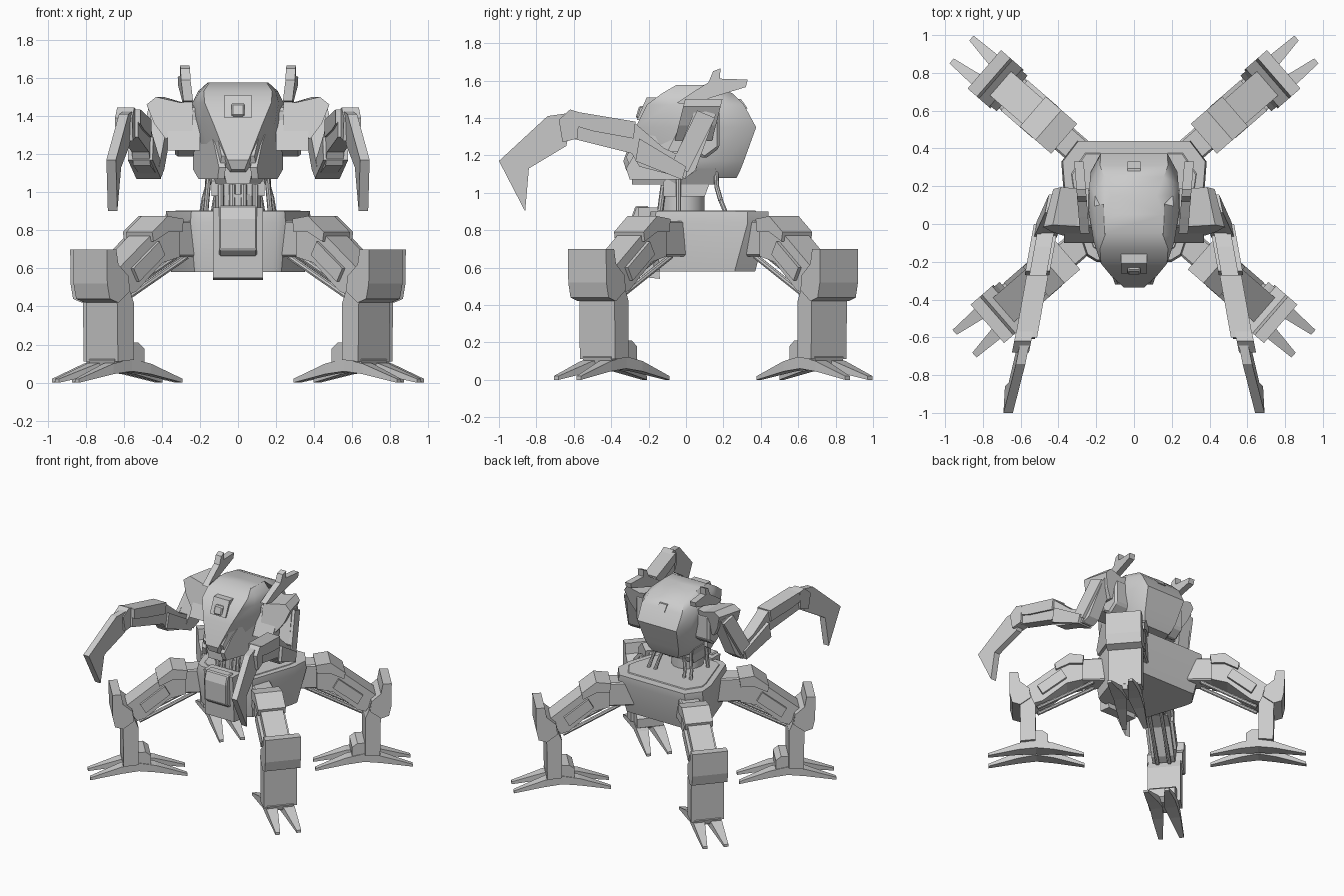
import bpy, bmesh, math
from mathutils import Vector

cube = bpy.data.objects.get("Cube")
if cube:
    bpy.data.objects.remove(cube, do_unlink=True)

grey = bpy.data.materials.new("armour_grey")
grey.use_nodes = True
grey.diffuse_color = (0.6, 0.6, 0.6, 1)
grey.node_tree.nodes["Principled BSDF"].inputs["Base Color"].default_value = (0.6, 0.6, 0.6, 1)


def finish(name, bm, mirror=False, smooth=False, bevel=0):
    bmesh.ops.recalc_face_normals(bm, faces=bm.faces)
    mesh = bpy.data.meshes.new(name)
    bm.to_mesh(mesh)
    bm.free()
    mesh.materials.append(grey)
    ob = bpy.data.objects.new(name, mesh)
    bpy.context.collection.objects.link(ob)
    if bevel:
        mod = ob.modifiers.new("edge_bevel", 'BEVEL')
        mod.width, mod.segments = bevel, 1
    if mirror:
        ob.modifiers.new("mirror", 'MIRROR')
    if smooth:
        bpy.ops.object.select_all(action='DESELECT')
        ob.select_set(True)
        bpy.context.view_layer.objects.active = ob
        bpy.ops.object.shade_smooth_by_angle(angle=math.radians(35))
    return ob


def loft(name, rings, **kw):
    """Skin a list of equal rings of points and cap both ends."""
    bm = bmesh.new()
    rows = [[bm.verts.new(p) for p in ring] for ring in rings]
    n = len(rows[0])
    for a, b in zip(rows, rows[1:]):
        for i in range(n):
            j = (i + 1) % n
            bm.faces.new((a[i], a[j], b[j], b[i]))
    bm.faces.new(rows[0])
    bm.faces.new(rows[-1])
    return finish(name, bm, **kw)


def side_prism(name, pts, x_in, x_out, lean=0, drop=0, **kw):
    """Extrude a (y, z) profile along x; lean moves x outward to the front, drop outward downwards."""
    return loft(name, [[(x - lean * y + drop * (1.4 - z), y, z) for y, z in pts]
                       for x in (x_in, x_out)], **kw)


def rod(name, a, b, r, sides=8, **kw):
    a, b = Vector(a), Vector(b)
    q = (b - a).to_track_quat('Z', 'Y')
    rings = [[c + q @ Vector((r * math.cos(t), r * math.sin(t), 0))
              for t in [math.tau * i / sides for i in range(sides)]] for c in (a, b)]
    return loft(name, rings, smooth=True, **kw)


# Legs: profiles in (distance from the hub, height), turned to each corner
HIP = [(.15, .66), (.15, .85), (.54, .85), (.56, .66)]
THIGH = [(.50, .84), (.62, .84), (.72, .76), (.95, .58), (.86, .46), (.80, .48), (.62, .63), (.50, .66)]
CAP = [(.49, .86), (.60, .875), (.71, .79), (.70, .74), (.60, .79), (.50, .79)]
GUARD = [(.66, .74), (.84, .60), (.80, .53), (.62, .67)]
SHIN = [(1.04, .69), (.99, .69), (.975, .62), (.90, .56), (.88, .48), (.855, .42), (.855, .12), (.965, .11), (.97, .42)]
KNEE = [(1.05, .70), (.985, .70), (.97, .62), (.90, .56), (.89, .48), (.97, .42), (1.03, .44), (1.048, .52)]
ANKLE = [(.76, .11), (.76, .18), (.80, .21), (.87, .21), (.97, .12), (.96, .08), (.80, .08)]
ANG = math.radians(41)

for end, s in (("rear", 1), ("front", -1)):
    d = Vector((math.cos(ANG), s * math.sin(ANG), 0))
    n = Vector((-s * d.y, s * d.x, 0))
    hub = Vector((0, .13, 0)) if s > 0 else Vector((-.016, .16, 0))

    def at(u, w, z):
        return hub + d * u + n * w + Vector((0, 0, z))

    def leg_part(name, pts, half, off=0, **kw):
        loft(f"{end}_{name}", [[at(u, off + w, z) for u, z in pts] for w in (-half, half)],
             mirror=True, **kw)

    leg_part("hip", HIP, .075, bevel=.01)
    leg_part("thigh", THIGH, .085)
    leg_part("thigh_cap", CAP, .105)
    leg_part("shin", SHIN, .125)
    leg_part("knee_guard", KNEE, .135)
    leg_part("ankle", ANKLE, .10)
    for w in (-1, 1):
        tag = "left" if w > 0 else "right"
        leg_part(f"thigh_guard_{tag}", GUARD, .015, w * .092)
        rod(f"{end}_piston_{tag}", at(.42, w * .045, .66), at(.84, w * .045, .44), .015, mirror=True)
        # Two tapering toes outward and two inward
        for way, label in ((1, "outer"), (-1, "inner")):
            def section(reach, mid, half, low, high):
                return [at(.85 + way * reach, w * mid + a * half, z)
                        for a, z in ((-1, low), (1, low), (1, high), (-1, high))]
            loft(f"{end}_{label}_toe_{tag}", [section(.0, .055, .05, .06, .125),
                 section(.13, .065, .042, .045, .10), section(.36, .08, .017, 0, .02)], mirror=True)


# Pelvis hull
def hull_ring(z, sx, back, front):
    half = [(.30 * sx, back), (.385 * sx, back - .11), (.375 * sx, .20), (.25 * sx, front + .03), (.20 * sx, front)]
    return [(x, y, z) for x, y in half] + [(-x, y, z) for x, y in reversed(half)]


loft("pelvis", [hull_ring(.58, .91, .37, -.17), hull_ring(.84, 1, .44, -.20),
                hull_ring(.90, .98, .44, -.19)], smooth=True)
loft("pelvis_deck", [hull_ring(.89, .88, .39, -.16), hull_ring(.905, .85, .37, -.15)])
side_prism("front_plate", [(-.15, .92), (-.255, .92), (-.235, .55), (-.14, .54)], -.13, .13)
side_prism("front_panel", [(-.2, .93), (-.27, .93), (-.295, .86), (-.29, .70), (-.25, .665), (-.2, .67)],
           -.10, .10, bevel=.008)

# Waist, ribs and cables
rod("waist_collar", (0, -.02, .89), (0, -.02, .99), .12, 16)
side_prism("waist_block", [(-.12, .98), (.10, .98), (.13, 1.06), (.10, 1.13), (-.02, 1.14), (-.12, 1.06)], -.14, .14)
for i in range(4):
    x = -.09 + .06 * i
    rod(f"waist_rib_{i + 1}", (x, -.14, .89), (x, -.12, 1.04), .016)
for i, x in enumerate((.10, .16)):
    path = [(x + .03, .21, .90), (x + .02, .185, .96), (x, .165, 1.03), (x, .16, 1.12)]
    for k, (a, b) in enumerate(zip(path, path[1:])):
        rod(f"rear_cable_{i}_{k}", a, b, .013, mirror=True)
rod("side_cable", (.17, -.04, .89), (.15, -.04, 1.12), .014, mirror=True)


# Head: rings of height, front, back, front half width, back half width
def head_ring(z, front, back, wf, wb):
    mid = front + (back - front) * .38
    half = [(wf, front), (wf * .4 + wb * .6, mid - .08), (wb, mid + .08), (wb * .98, back - .1), (wb * .75, back)]
    return [(x, y, z) for x, y in half] + [(-x, y, z) for x, y in reversed(half)]


loft("head_shell", [head_ring(*r) for r in (
    (1.08, -.24, .27, .05, .15), (1.12, -.32, .29, .035, .18), (1.17, -.335, .31, .055, .20),
    (1.35, -.27, .375, .125, .235), (1.47, -.21, .31, .175, .24), (1.53, -.13, .25, .18, .21),
    (1.575, -.05, .15, .15, .16))], smooth=True)
side_prism("brow_frame", [(-.16, 1.51), (-.21, 1.51), (-.262, 1.39), (-.2, 1.39)], -.07, .07)
side_prism("eye_block", [(-.18, 1.465), (-.25, 1.465), (-.27, 1.40), (-.2, 1.39)], -.035, .035, bevel=.008)
side_prism("rear_hatch", [(.24, 1.50), (.295, 1.50), (.33, 1.45), (.26, 1.44)], -.035, .035)

# Jaw, cheeks and the rails either side of the canopy
loft("jaw", [[(w, y, z) for w, y in ((a, -.29), (b, -.05), (b, .16), (-b, .16), (-b, -.05), (-a, -.29))]
             for z, a, b in ((1.045, .06, .14), (1.13, .08, .19))])
side_prism("cheek", [(-.30, 1.07), (-.32, 1.13), (-.25, 1.25), (-.10, 1.42), (.04, 1.42), (.06, 1.12), (-.02, 1.07)],
           .18, .215, lean=-.36, mirror=True)
side_prism("canopy_rail", [(-.30, 1.14), (-.32, 1.19), (-.16, 1.50), (-.06, 1.50), (-.14, 1.38)],
           .20, .23, lean=-.45, mirror=True)

# Horns
side_prism("horn", [(-.05, 1.48), (.04, 1.54), (.12, 1.59), (.145, 1.65), (.185, 1.665), (.18, 1.61),
                    (.33, 1.605), (.32, 1.565), (.14, 1.51), (.02, 1.47)], .24, .29, lean=-.08, mirror=True)

# Shoulders and upper arms
side_prism("shoulder_mount", [(-.02, 1.25), (.10, 1.18), (.18, 1.24), (.18, 1.44), (.10, 1.47), (-.02, 1.44)],
           .18, .33, bevel=.015, mirror=True)
SHOULDER = [(.24, 1.48), (.30, 1.47), (.43, 1.50), (.48, 1.46), (.44, 1.36), (.38, 1.28), (.24, 1.30)]
loft("shoulder_armour", [[(.24 + (x - .24) * k, y + .25 * (z - 1.4), z) for x, z in SHOULDER]
                         for y, k in ((-.03, 1), (.17, .78))], mirror=True)
UPPER = [(.05, 1.45), (.16, 1.42), (.05, 1.12), (0, 1.08), (-.08, 1.13)]
side_prism("upper_arm", UPPER, .37, .465, lean=.22, drop=.1, mirror=True)
side_prism("arm_slab", [(.06, 1.44), (.155, 1.40), (.01, 1.11), (-.08, 1.15)], .46, .49,
           lean=.25, drop=.1, mirror=True)
side_prism("chest_slab", [(-.02, 1.38), (.06, 1.38), (.04, 1.22), (-.10, 1.22)], .20, .37, mirror=True)

# Forearms and curved blades
FOREARM = [(0, 1.075), (.01, 1.18), (-.12, 1.24), (-.27, 1.37), (-.60, 1.42), (-.61, 1.29), (-.29, 1.21), (-.25, 1.14)]
side_prism("forearm", FOREARM, .415, .505, lean=.18, mirror=True)
side_prism("forearm_top", [(-.27, 1.38), (-.60, 1.435), (-.60, 1.36), (-.50, 1.33), (-.28, 1.29)],
           .405, .52, lean=.18, mirror=True)
side_prism("elbow_guard", [(-.02, 1.07), (0, 1.14), (-.25, 1.29), (-.27, 1.17)], .40, .53, lean=.18, mirror=True)
side_prism("wrist", [(-.57, 1.43), (-.62, 1.445), (-.68, 1.39), (-.66, 1.27), (-.58, 1.29)],
           .42, .51, lean=.2, mirror=True)
blade = [(-.60, 1.43), (-.74, 1.41), (-1.0, 1.17), (-.86, .90), (-.84, 1.13), (-.64, 1.25)]
side_prism("blade", blade, .435, .485, lean=.19, drop=.07, mirror=True)
